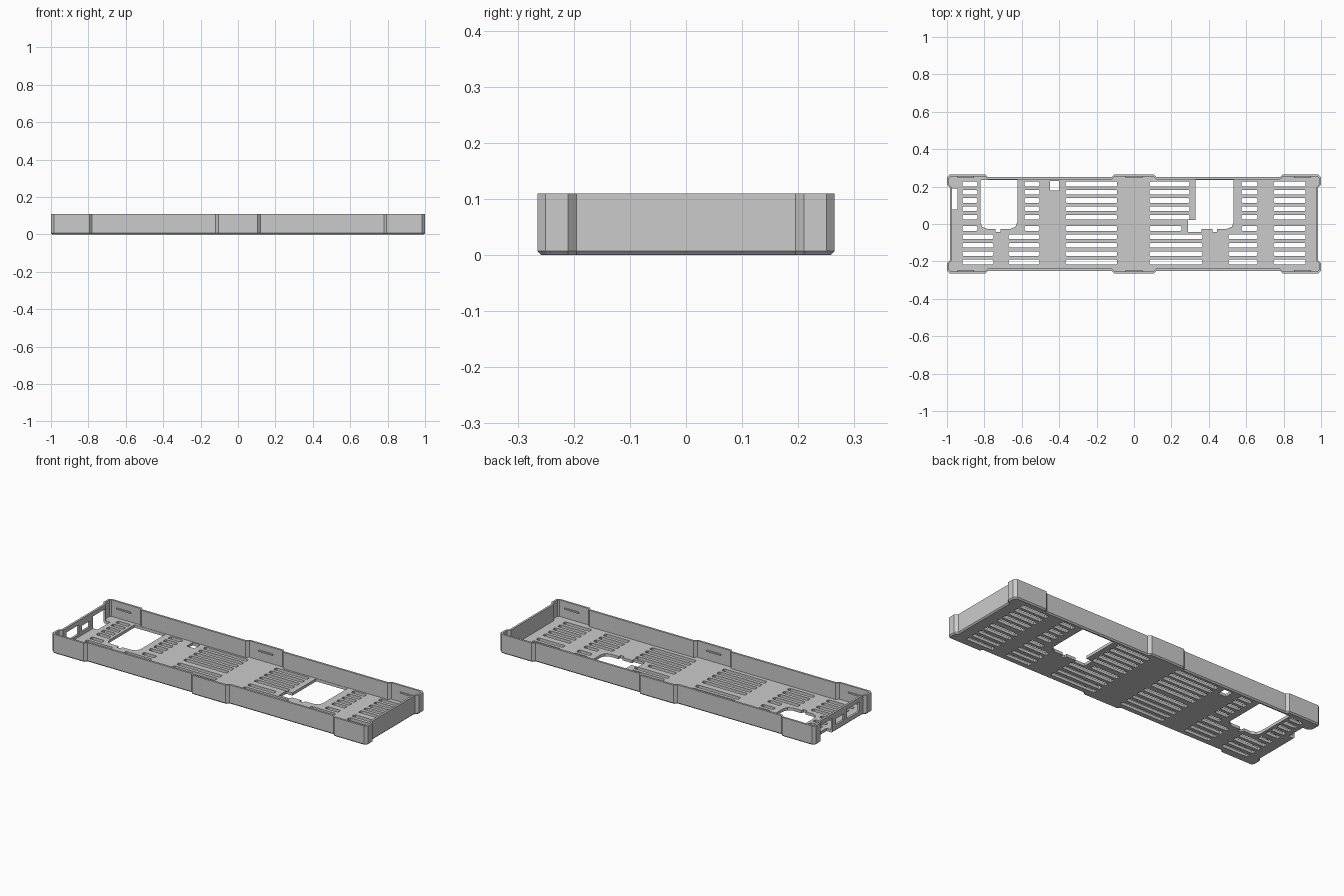
import bpy, bmesh

cube = bpy.data.objects.get("Cube")
if cube:
    bpy.data.objects.remove(cube, do_unlink=True)

HEIGHT, FLOOR, WALL, CHAMFER = 0.11, 0.016, 0.012, 0.007
END, NOTCH_IN, NOTCH_TOP = -0.985, -0.945, 0.085
NOTCH_A, NOTCH_B = 0.19, 0.078

grey = bpy.data.materials.new("plain grey")
grey.use_nodes = True
grey.diffuse_color = (0.6, 0.6, 0.6, 1)
grey.node_tree.nodes["Principled BSDF"].inputs["Base Color"].default_value = (0.6, 0.6, 0.6, 1)


def finish(bm, name):
    bmesh.ops.remove_doubles(bm, verts=bm.verts, dist=0.00002)
    bmesh.ops.recalc_face_normals(bm, faces=bm.faces)
    mesh = bpy.data.meshes.new(name)
    bm.to_mesh(mesh)
    bm.free()
    mesh.materials.append(grey)
    obj = bpy.data.objects.new(name, mesh)
    bpy.context.collection.objects.link(obj)


def face(bm, pts):
    bm.faces.new([bm.verts.new(p) for p in pts])


def fill(bm, loops, normal):
    """Flat sheet bounded by the first loop, with the others as holes."""
    edges = []
    for pts in loops:
        vs = [bm.verts.new(p) for p in pts]
        edges += [bm.edges.new((vs[i - 1], vs[i])) for i in range(len(vs))]
    bmesh.ops.triangle_fill(bm, edges=edges, use_beauty=True, normal=normal)


def band(bm, a, b, skip=()):
    """Strip of quads between two closed loops."""
    for i in range(len(a)):
        if i not in skip:
            j = (i + 1) % len(a)
            face(bm, (a[i], a[j], b[j], b[i]))


def outline(d):
    """Tray outline with raised corners and middle pads, inset by d."""
    q = [(0.985 - d, 0.195), (1 - d, 0.21), (1 - d, 0.25 - 0.4 * d),
         (0.985 - 0.4 * d, 0.265 - d), (0.795, 0.265 - d), (0.78, 0.25 - d),
         (0.12, 0.25 - d), (0.105, 0.265 - d)]
    back = q + [(-x, y) for x, y in reversed(q)]
    return back + [(-x, -y) for x, y in back]


def at_z(pts, z):
    return [(x, y, z) for x, y in pts]


def at_x(pts, x):
    return [(x, y, z) for y, z in pts]


def rect(a0, a1, b0, b1):
    return [(a0, b0), (a1, b0), (a1, b1), (a0, b1)]


def slot(x0, x1, y, h=0.0125, c=0.005):
    return [(x0 + c, y - h), (x1 - c, y - h), (x1, y - h + c), (x1, y + h - c),
            (x1 - c, y + h), (x0 + c, y + h), (x0, y + h - c), (x0, y - h + c)]


# Ventilation slots: ends of the upper rows, then of the lower rows
upper = [0.214 - 0.0443 * i for i in range(5)] + [-0.024]
lower = [-0.069 - 0.0447 * i for i in range(4)]
columns = [(-0.918, -0.838, -0.918, -0.752), (-0.586, -0.506, -0.67, -0.506),
           (-0.365, -0.09, -0.365, -0.09), (0.083, 0.297, 0.083, 0.365),
           (0.575, 0.66, 0.506, 0.66), (0.747, 0.918, 0.747, 0.918)]
holes = []
for a0, a1, b0, b1 in columns:
    for y in upper:
        shorten = 0.043 if a0 == 0.083 and y < 0 else 0
        holes.append(slot(a0, a1 - shorten, y))
    holes += [slot(b0, b1, y) for y in lower]

# Large floor openings with rounded, notched front edges, and a small square one
holes.append([(-0.822, 0.236), (-0.822, 0.01), (-0.812, -0.015), (-0.785, -0.026),
              (-0.74, -0.026), (-0.74, -0.042), (-0.715, -0.042), (-0.715, -0.026),
              (-0.66, -0.026), (-0.634, -0.015), (-0.624, 0.01), (-0.624, 0.236)])
holes.append([(0.33, 0.236), (0.33, 0.022), (0.29, 0.022), (0.29, -0.042), (0.36, -0.042),
              (0.36, -0.026), (0.42, -0.026), (0.42, -0.042), (0.445, -0.042),
              (0.445, -0.026), (0.495, -0.026), (0.523, -0.015), (0.533, 0.01),
              (0.533, 0.236)])
holes.append(rect(-0.45, -0.4, 0.178, 0.23))


def floor_outline(d):
    """Outline with the port notch let into the right end."""
    pts = outline(d)
    k = len(pts) // 2
    x = END + d
    notch = [(x, NOTCH_A), (NOTCH_IN, NOTCH_A), (NOTCH_IN, NOTCH_B), (x, NOTCH_B)]
    return pts[:k] + notch + pts[k:]


bm = bmesh.new()
# Floor underside, floor top and the sides of its holes
fill(bm, [at_z(p, 0) for p in [floor_outline(CHAMFER)] + holes], (0, 0, -1))
fill(bm, [at_z(p, FLOOR) for p in [floor_outline(WALL)] + holes], (0, 0, 1))
for p in holes:
    band(bm, at_z(p, 0), at_z(p, FLOOR))

# Chamfered base edge, interrupted at the notch
k = len(outline(0)) // 2
band(bm, at_z(floor_outline(CHAMFER), 0), at_z(floor_outline(0), CHAMFER),
     skip=(k, k + 1, k + 2))

# Outer walls, rim and inner walls; the right end is added separately
outer, inner = outline(0), outline(WALL)
band(bm, at_z(outer, CHAMFER), at_z(outer, HEIGHT), skip=(k - 1,))
band(bm, at_z(outer, HEIGHT), at_z(inner, HEIGHT))
band(bm, at_z(inner, HEIGHT), at_z(inner, FLOOR), skip=(k - 1,))

# Right end wall with two ports and the notch
ports = [rect(-0.025, 0.05, 0.035, 0.07), rect(-0.165, -0.05, 0.03, 0.085)]
for x, z, n in ((END, CHAMFER, -1), (END + WALL, FLOOR, 1)):
    edge = [(0.195, z), (NOTCH_A, z), (NOTCH_A, NOTCH_TOP), (NOTCH_B, NOTCH_TOP),
            (NOTCH_B, z), (-0.195, z), (-0.195, HEIGHT), (0.195, HEIGHT)]
    fill(bm, [at_x(p, x) for p in [edge] + ports], (n, 0, 0))
for p in ports:
    band(bm, at_x(p, END), at_x(p, END + WALL))

# Notch sides, roof and back
for y in (NOTCH_A, NOTCH_B):
    face(bm, [(END + CHAMFER, y, 0), (NOTCH_IN, y, 0), (NOTCH_IN, y, FLOOR),
              (END + WALL, y, FLOOR), (END + WALL, y, NOTCH_TOP),
              (END, y, NOTCH_TOP), (END, y, CHAMFER)])
face(bm, at_z(rect(END, END + WALL, NOTCH_B, NOTCH_A), NOTCH_TOP))
face(bm, at_x(rect(NOTCH_B, NOTCH_A, 0, FLOOR), NOTCH_IN))
finish(bm, "tray")

# Snap ridges on the inner long walls
for side, label in ((1, "back"), (-1, "front")):
    for x, place in ((-0.9, "right"), (0, "middle"), (0.9, "left")):
        bm = bmesh.new()
        ridge = rect(x - 0.045, x + 0.045, side * 0.247, side * 0.255)
        low, high = at_z(ridge, 0.066), at_z(ridge, 0.074)
        face(bm, low)
        face(bm, high)
        band(bm, low, high)
        finish(bm, f"{label}_{place}_snap_ridge")
